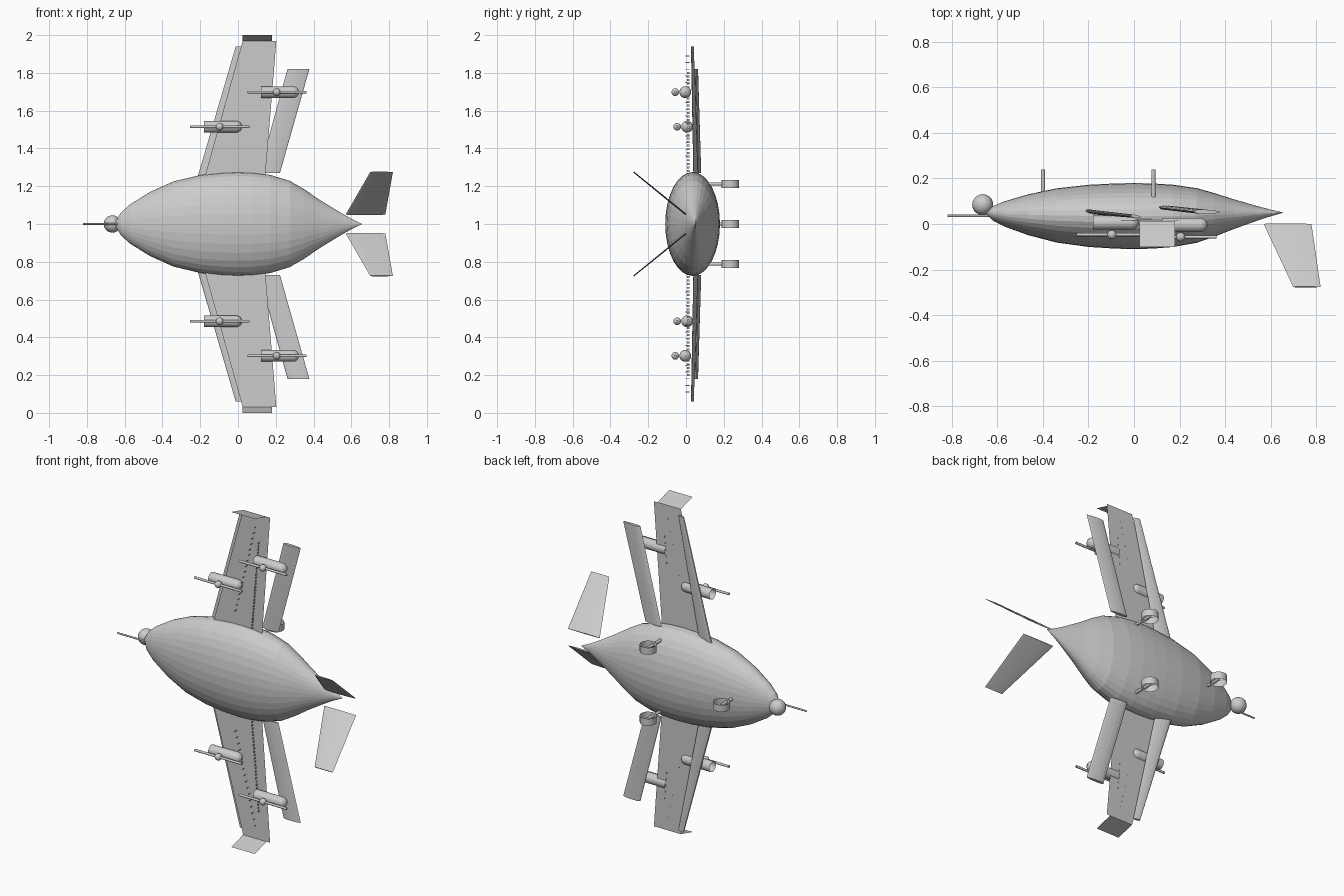
import bpy, bmesh, math
from mathutils import Vector, Matrix

cube = bpy.data.objects.get("Cube")
if cube:
    bpy.data.objects.remove(cube, do_unlink=True)

grey = bpy.data.materials.new("light_grey")
grey.use_nodes = True
grey.diffuse_color = (0.6, 0.6, 0.6, 1)
grey.node_tree.nodes["Principled BSDF"].inputs["Base Color"].default_value = (0.6, 0.6, 0.6, 1)


def finish(bm, name, smooth=False):
    bmesh.ops.recalc_face_normals(bm, faces=bm.faces)
    mesh = bpy.data.meshes.new(name)
    bm.to_mesh(mesh)
    bm.free()
    mesh.materials.append(grey)
    ob = bpy.data.objects.new(name, mesh)
    bpy.context.collection.objects.link(ob)
    if smooth:
        bpy.ops.object.select_all(action='DESELECT')
        ob.select_set(True)
        bpy.context.view_layer.objects.active = ob
        bpy.ops.object.shade_smooth_by_angle(angle=math.radians(40))
    return ob


def loft(name, rings, caps=True, smooth=False):
    """Skin a row of closed rings that share a point count."""
    bm = bmesh.new()
    rows = [[bm.verts.new(p) for p in ring] for ring in rings]
    for a, b in zip(rows, rows[1:]):
        for i in range(len(a)):
            j = (i + 1) % len(a)
            bm.faces.new((a[i], a[j], b[j], b[i]))
    if caps:
        bm.faces.new(rows[0])
        bm.faces.new(rows[-1])
    return finish(bm, name, smooth)


def sheet(name, quads):
    bm = bmesh.new()
    for q in quads:
        bm.faces.new([bm.verts.new(p) for p in q])
    bmesh.ops.remove_doubles(bm, verts=bm.verts, dist=0.0001)
    return finish(bm, name)


def tube(name, start, end, radius, caps=True, sides=16):
    start, end = Vector(start), Vector(end)
    turn = (end - start).to_track_quat('Z', 'Y')
    circle = [turn @ Vector((radius * math.cos(t), radius * math.sin(t), 0))
              for t in (math.tau * i / sides for i in range(sides))]
    return loft(name, [[start + c for c in circle], [end + c for c in circle]], caps, True)


def ball(name, centre, radius):
    bm = bmesh.new()
    bmesh.ops.create_uvsphere(bm, u_segments=20, v_segments=12, radius=radius,
                              matrix=Matrix.Translation(centre))
    return finish(bm, name, True)


def foil(lead, trail, thick, up, n=7):
    """Teardrop section between a leading and a trailing point."""
    lead, trail, up = Vector(lead), Vector(trail), Vector(up).normalized()
    ring = []
    for i in range(2 * n):
        t = math.pi * i / n
        u = (1 - math.cos(t)) / 2
        ring.append(lead.lerp(trail, u) + up * math.sin(t) * thick * (0.7 - 0.35 * u))
    return ring


# Fuselage: faceted elliptical rings, x and radius
profile = [(-0.645, 0.02), (-0.62, 0.06), (-0.57, 0.105), (-0.465, 0.17), (-0.34, 0.226),
           (-0.2, 0.259), (-0.08, 0.272), (0, 0.275), (0.08, 0.272), (0.17, 0.26),
           (0.275, 0.228), (0.35, 0.184), (0.434, 0.127), (0.54, 0.062), (0.6, 0.028), (0.656, 0.001)]
rings = []
for x, r in profile:
    centre = 0.05 - 0.055 * r
    rings.append([(x, centre + 0.527 * r * math.cos(t), 1 + r * math.sin(t))
                  for t in (math.tau * i / 32 for i in range(32))])
loft("fuselage", rings)

# Nose ball and probe
ball("nose_ball", (-0.665, 0.085, 1), 0.046)
tube("nose_probe", (-0.82, 0.036, 1), (-0.62, 0.036, 1), 0.005)


def wheel_unit(name, x, z):
    tube(name + "_strut", (x, 0.11, z), (x, 0.24, z), 0.009)
    tube(name + "_wheel", (x, 0.235, z - 0.021), (x, 0.235, z + 0.021), 0.046, caps=False, sides=24)


def engine(name, x, y, z):
    # Open-fronted pod with a rounded rear, topped by a ball on a long rod
    r = 0.031
    stations = [(x, r), (x + 0.17, r)]
    stations += [(x + 0.17 + r * math.sin(a), r * math.cos(a)) for a in (0.4, 0.8, 1.2, 1.54)]
    loft(name + "_pod", [[(px, y + pr * math.cos(t), z + pr * math.sin(t))
                          for t in (math.tau * i / 20 for i in range(20))]
                         for px, pr in stations], caps=False, smooth=True)
    ball(name + "_ball", (x + 0.083, y - 0.053, z), 0.02)
    tube(name + "_rod", (x - 0.073, y - 0.053, z), (x + 0.24, y - 0.053, z), 0.007)


wheel_unit("nose_gear", -0.4, 1)

for side, s in (("upper", 1), ("lower", -1)):
    def at(x, y, h):
        return (x, y, 1 + s * h)

    # Thin main wing panel with an upturned tip
    sheet(side + "_wing", [[at(-0.19, 0.022, 0.2), at(0.14, 0.022, 0.2),
                            at(0.203, 0.013, 0.97), at(0.025, 0.013, 0.97)]])
    sheet(side + "_winglet", [[at(0.025, 0.013, 0.97), at(0.18, 0.013, 0.97),
                               at(0.18, -0.1, 1.0), at(0.025, -0.1, 1.0)]])

    # Leading slat and trailing flap
    loft(side + "_slat", [foil(at(-0.228, 0.06, 0.2), at(-0.125, 0.042, 0.2), 0.017, (0, 1, 0)),
                          foil(at(-0.012, 0.036, 0.94), at(0.03, 0.03, 0.94), 0.013, (0, 1, 0))])
    loft(side + "_flap", [foil(at(0.11, 0.073, 0.27), at(0.222, 0.066, 0.27), 0.018, (0, 1, 0)),
                          foil(at(0.262, 0.055, 0.82), at(0.378, 0.052, 0.82), 0.018, (0, 1, 0))])

    # Two rows of tiny flow tabs standing on the wing
    tabs = []
    for count, a, b, low, half in ((28, (0.085, 0.28), (0.13, 0.8), 0.004, 0.005),
                                   (16, (-0.02, 0.36), (0.11, 0.89), -0.003, 0.002)):
        for i in range(count):
            u = i / (count - 1)
            x, h = a[0] + (b[0] - a[0]) * u, a[1] + (b[1] - a[1]) * u
            tabs.append([at(x, low, h - half), at(x, 0.018, h - half),
                         at(x, 0.018, h + half), at(x, low, h + half)])
    sheet(side + "_flow_tabs", tabs)

    # Canted tail fin
    across = (0, 0.225, s * 0.28)
    loft(side + "_tail_fin", [foil(at(0.57, 0, 0.05), at(0.78, 0, 0.05), 0.008, across),
                              foil(at(0.7, -0.277, 0.275), at(0.82, -0.277, 0.275), 0.006, across)])

    # Engines and main wheels
    engine(side + "_inner_engine", -0.18, 0.006, 1 + s * 0.515)
    engine(side + "_outer_engine", 0.122, -0.004, 1 + s * 0.698)
    wheel_unit(side + "_main_gear", 0.085, 1 + s * 0.212)
